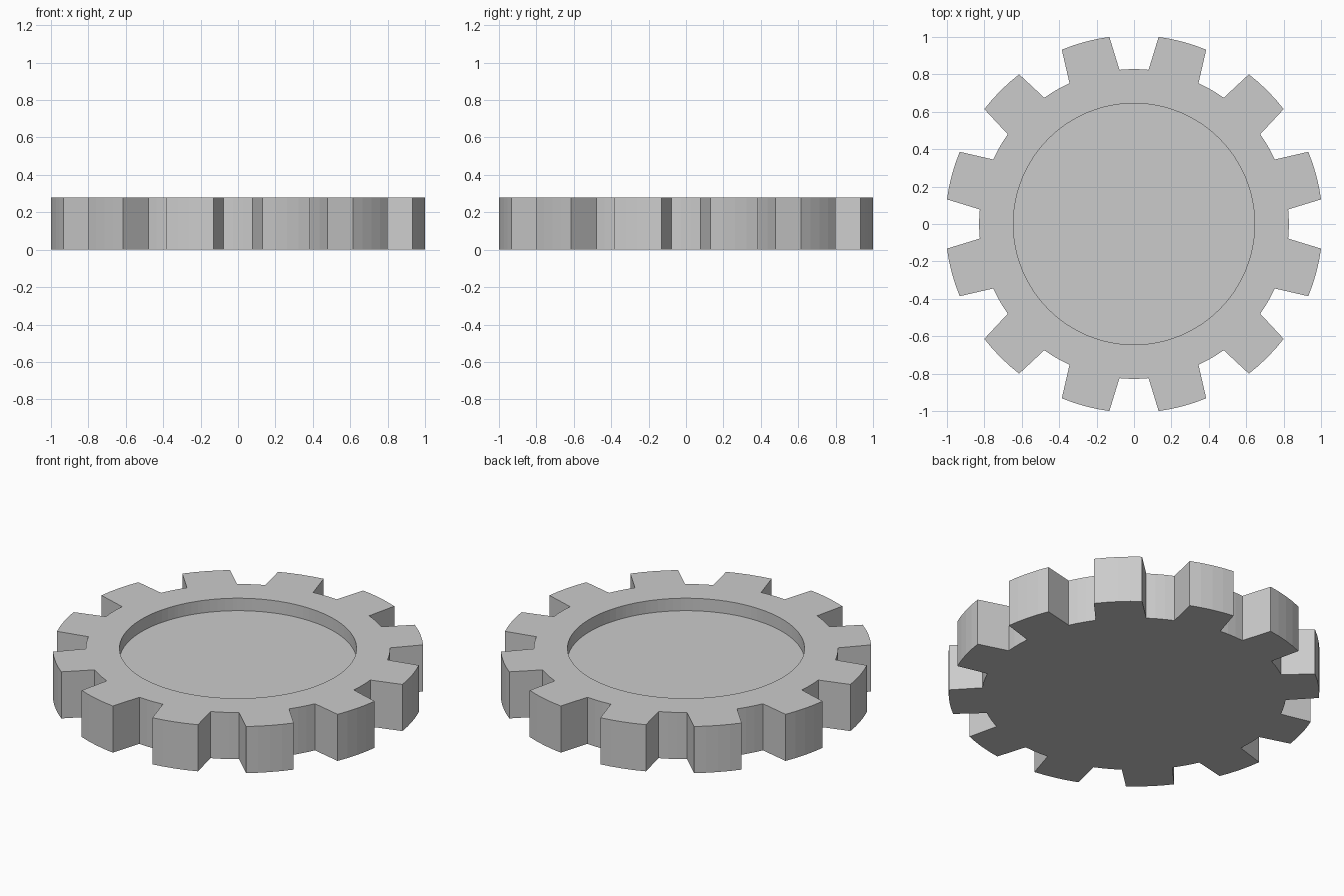
import bpy, bmesh
from math import radians, cos, sin

if "Cube" in bpy.data.objects:
    bpy.data.objects.remove(bpy.data.objects["Cube"])

TEETH, HEIGHT, FLOOR = 12, 0.28, 0.205
TIP_R, ROOT_R, RECESS_R = 1.0086, 0.828, 0.645
TIP_HALF, ROOT_HALF = 7.5, 9.6      # half angles of a tooth, in degrees
PITCH = 360 / TEETH

# Gear outline as (angle, radius): tooth tip arc, then root arc, repeated
outline = []
for t in range(TEETH):
    mid = PITCH / 2 + PITCH * t
    for i in range(5):
        outline.append((mid - TIP_HALF + 2 * TIP_HALF * i / 4, TIP_R))
    gap = PITCH - 2 * ROOT_HALF
    for i in range(4):
        outline.append((mid + ROOT_HALF + gap * i / 3, ROOT_R))

bm = bmesh.new()


def ring(z, radius=None):
    return [bm.verts.new(((radius or r) * cos(radians(a)), (radius or r) * sin(radians(a)), z))
            for a, r in outline]


def bridge(lower, upper):
    n = len(lower)
    for i in range(n):
        j = (i + 1) % n
        bm.faces.new((lower[i], lower[j], upper[j], upper[i]))


# Underside, toothed wall, top rim, recess wall, recess floor
rings = [ring(0), ring(HEIGHT), ring(HEIGHT, RECESS_R), ring(FLOOR, RECESS_R)]
bm.faces.new(rings[0][::-1])
for lower, upper in zip(rings, rings[1:]):
    bridge(lower, upper)
bm.faces.new(rings[-1])
bmesh.ops.recalc_face_normals(bm, faces=bm.faces)

mesh = bpy.data.meshes.new("gear_wheel")
bm.to_mesh(mesh)
bm.free()
gear = bpy.data.objects.new("gear_wheel", mesh)
bpy.context.collection.objects.link(gear)
